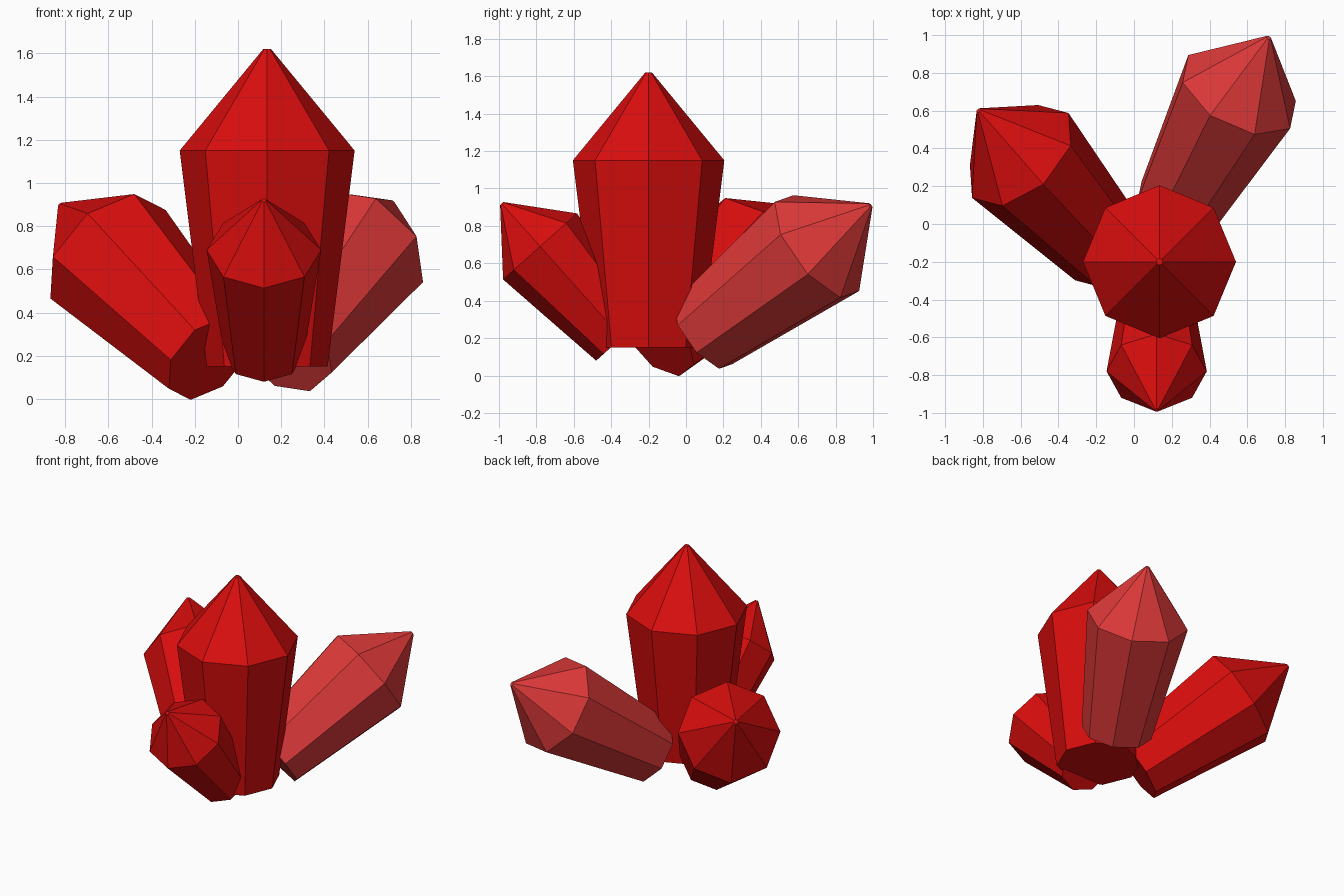
import bpy
import bmesh
import math
from mathutils import Vector, Matrix

cube = bpy.data.objects.get("Cube")
if cube:
    bpy.data.objects.remove(cube, do_unlink=True)

SIDES = 8
# Crystal profile as (radius, height), measured from the shoulder ring
PROFILE = [(0.28, -1.0), (0.405, 0.0), (0.018, 0.47)]


def make_material(name, rgb):
    mat = bpy.data.materials.new(name)
    mat.use_nodes = True
    colour = (*rgb, 1.0)
    mat.diffuse_color = colour
    mat.node_tree.nodes["Principled BSDF"].inputs["Base Color"].default_value = colour
    return mat


def make_crystal(name, shoulder, axis, corner, scale, mat):
    """Eight-sided crystal pointing along axis, with one edge towards corner."""
    w = Vector(axis).normalized()
    u = Vector(corner)
    u = (u - w * u.dot(w)).normalized()
    v = w.cross(u)
    basis = Matrix((u, v, w)).transposed().to_4x4()
    place = Matrix.Translation(shoulder) @ basis @ Matrix.Scale(scale, 4)

    bm = bmesh.new()
    rings = []
    for radius, height in PROFILE:
        angles = [math.tau * i / SIDES for i in range(SIDES)]
        rings.append([bm.verts.new(place @ Vector((radius * math.cos(a), radius * math.sin(a), height)))
                      for a in angles])
    for low, high in zip(rings, rings[1:]):
        for i in range(SIDES):
            j = (i + 1) % SIDES
            bm.faces.new((low[i], low[j], high[j], high[i]))
    bm.faces.new(rings[0][::-1])
    bm.faces.new(rings[-1])

    mesh = bpy.data.meshes.new(name)
    bm.to_mesh(mesh)
    bm.free()
    mesh.materials.append(mat)
    obj = bpy.data.objects.new(name, mesh)
    bpy.context.collection.objects.link(obj)
    return obj


red = make_material("deep red", (0.7, 0.004, 0.004))
pale = make_material("pale red", (0.72, 0.04, 0.04))

# Tall upright crystal and three smaller ones leaning outwards
make_crystal("main_crystal", (0.135, -0.2, 1.15), (0, 0, 1), (1, 0, 0), 1.0, red)
make_crystal("front_crystal", (0.12, -0.78, 0.69), (0, -0.21, 0.235), (1, 0, 0), 0.655, red)
make_crystal("right_crystal", (-0.602, 0.363, 0.67), (-0.228, 0.247, 0.235),
             (0.122, -0.153, 0.28), 0.84, red)
make_crystal("left_crystal", (0.557, 0.7, 0.69), (0.16, 0.295, 0.225),
             (-0.157, -0.13, 0.27), 0.835, pale)
